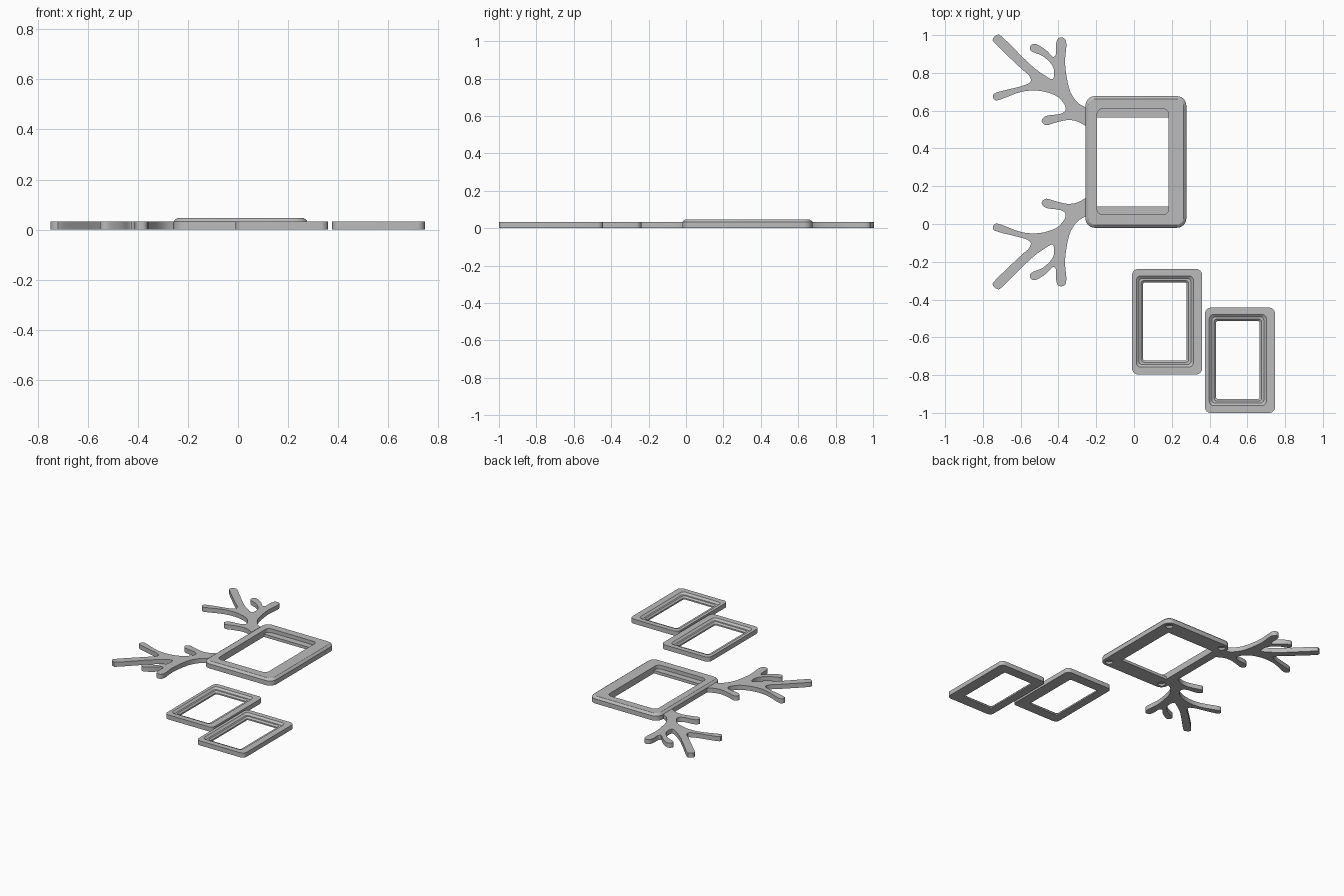
import bpy, bmesh, math
from mathutils import Vector

if "Cube" in bpy.data.objects:
    bpy.data.objects.remove(bpy.data.objects["Cube"])

grey = bpy.data.materials.new("plain grey")
grey.diffuse_color = (0.5, 0.5, 0.5, 1)
grey.use_nodes = True
grey.node_tree.nodes["Principled BSDF"].inputs["Base Color"].default_value = grey.diffuse_color


def finish(bm, name):
    bmesh.ops.recalc_face_normals(bm, faces=bm.faces)
    me = bpy.data.meshes.new(name)
    bm.to_mesh(me)
    bm.free()
    me.materials.append(grey)
    ob = bpy.data.objects.new(name, me)
    bpy.context.collection.objects.link(ob)
    return ob


def rounded_rect(x0, x1, y0, y1, r, z, seg=8):
    pts = []
    corners = [(x1 - r, y1 - r), (x0 + r, y1 - r), (x0 + r, y0 + r), (x1 - r, y0 + r)]
    for k, (cx, cy) in enumerate(corners):
        for i in range(seg + 1):
            a = math.pi / 2 * (k + i / seg)
            pts.append((cx + r * math.cos(a), cy + r * math.sin(a), z))
    return pts


def frame(name, loops):
    """Closed ring lofted through a cycle of rounded rectangles."""
    bm = bmesh.new()
    rings = [[bm.verts.new(p) for p in rounded_rect(*l)] for l in loops]
    for a, b in zip(rings, rings[1:] + rings[:1]):
        n = len(a)
        for i in range(n):
            j = (i + 1) % n
            bm.faces.new((a[i], a[j], b[j], b[i]))
    return finish(bm, name)


# Large frame: chamfered outer rim, ledges at both ends of the opening
X0, X1, Y0, Y1 = -0.257, 0.277, -0.02, 0.677
ix0, ix1 = -0.196, 0.183
main = frame("large_frame", [
    (X0, X1, Y0, Y1, 0.05, 0),
    (X0, X1, Y0, Y1, 0.05, 0.032),
    (X0 + 0.005, X1 - 0.005, Y0 + 0.005, Y1 - 0.005, 0.047, 0.039),
    (X0 + 0.015, X1 - 0.015, Y0 + 0.015, Y1 - 0.015, 0.04, 0.046),
    (ix0, ix1, 0.05, 0.61, 0.03, 0.046),
    (ix0, ix1, 0.05, 0.61, 0.03, 0.02),
    (ix0, ix1, 0.093, 0.565, 0.002, 0.02),
    (ix0, ix1, 0.093, 0.565, 0.002, 0),
])

# Round sockets under the four corners
bm = bmesh.new()
for x in (X0 + 0.045, X1 - 0.045):
    for y in (Y0 + 0.045, Y1 - 0.045):
        geo = bmesh.ops.create_cone(bm, cap_ends=True, segments=24, radius1=0.024,
                                    radius2=0.024, depth=0.03)
        bmesh.ops.translate(bm, verts=geo["verts"], vec=(x, y, 0))
cutter = finish(bm, "socket_cutter")
cutter.hide_render = True
cutter.hide_viewport = True
cut = main.modifiers.new("sockets", "BOOLEAN")
cut.operation = "DIFFERENCE"
cut.solver = "EXACT"
cut.object = cutter


# Two small frames with a stepped, sloped recess
def small_frame(name, x, y):
    def inner(d, r, z):
        return (x + 0.022 + d, x + 0.325 - d, y + 0.038 + d, y + 0.522 - d, r, z)
    frame(name, [
        (x, x + 0.37, y, y + 0.557, 0.03, 0),
        (x, x + 0.37, y, y + 0.557, 0.03, 0.032),
        inner(0, 0.025, 0.032),
        inner(0.014, 0.018, 0.02),
        inner(0.026, 0.014, 0.02),
        inner(0.036, 0.01, 0.01),
        inner(0.036, 0.01, 0),
    ])


small_frame("small_frame_upper", -0.01, -0.796)
small_frame("small_frame_lower", 0.376, -1.0)

# Antlers: smooth outline through guide points (hundredths of a unit), extruded
OUTLINE = [
    (-25, 61.5), (-29.5, 64), (-33.5, 69.5), (-35.5, 77), (-36.5, 86), (-35.8, 95), (-37, 98.3),
    (-40, 98.3), (-41.3, 95), (-41.3, 90), (-43, 88.5), (-46.5, 92), (-52, 95.3), (-54.7, 94.4),
    (-54.5, 91.6), (-48.5, 89), (-44, 85), (-42.3, 81), (-43, 76.7), (-47, 78.5), (-55, 84.5),
    (-69.5, 98.8), (-72.5, 100), (-74.7, 98), (-73, 95), (-60.5, 83), (-55.2, 78), (-56.5, 74),
    (-72.5, 69.7), (-74.7, 67.6), (-73.5, 65.6), (-70.5, 66), (-59.5, 70), (-50, 70.5),
    (-41.5, 68), (-37.3, 64), (-36.2, 60.5), (-39, 58.3), (-46.5, 57.2), (-48.9, 54.5),
    (-46.5, 52.3), (-42, 53.5), (-35.5, 55), (-30, 54.3), (-25, 51.5),
]


def smooth(points, steps=4):
    """Catmull-Rom interpolation along an open outline."""
    p = [Vector(q) / 100 for q in points]
    p = [p[0]] + p + [p[-1]]
    out = []
    for a, b, c, d in zip(p, p[1:], p[2:], p[3:]):
        for i in range(steps):
            t = i / steps
            out.append(0.5 * (2 * b + (c - a) * t + (2 * a - 5 * b + 4 * c - d) * t * t
                              + (3 * b - a - 3 * c + d) * t ** 3))
    return out + [p[-1]]


for name, flip in (("antler_upper", False), ("antler_lower", True)):
    bm = bmesh.new()
    pts = [(v.x, 0.657 - v.y if flip else v.y, 0) for v in smooth(OUTLINE)]
    face = bm.faces.new([bm.verts.new(q) for q in pts])
    ext = bmesh.ops.extrude_face_region(bm, geom=[face])
    top = [g for g in ext["geom"] if isinstance(g, bmesh.types.BMVert)]
    bmesh.ops.translate(bm, verts=top, vec=(0, 0, 0.032))
    finish(bm, name)

# Smooth the rounded walls, keep the hard edges
for ob in bpy.context.scene.objects:
    if ob is not cutter:
        bpy.ops.object.select_all(action="DESELECT")
        ob.select_set(True)
        bpy.context.view_layer.objects.active = ob
        bpy.ops.object.shade_smooth_by_angle(angle=math.radians(30))
